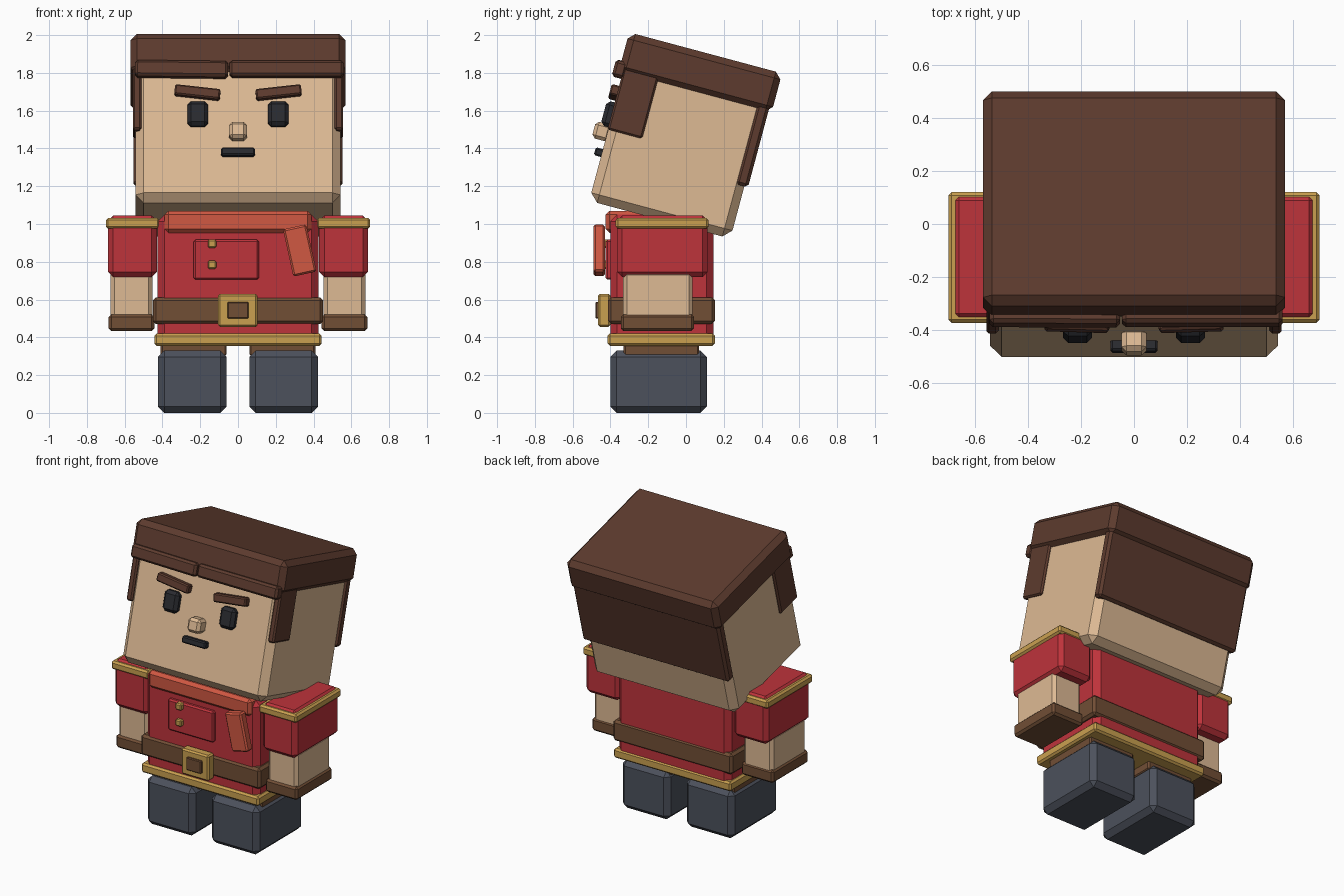
import bpy, bmesh, math
from mathutils import Matrix, Vector

if "Cube" in bpy.data.objects:
    bpy.data.objects.remove(bpy.data.objects["Cube"])


def srgb(r, g, b):
    f = lambda c: c / 12.92 if c <= 0.04045 else ((c + 0.055) / 1.055) ** 2.4
    return (f(r / 255), f(g / 255), f(b / 255), 1)


def material(name, *rgb):
    m = bpy.data.materials.new(name)
    m.diffuse_color = srgb(*rgb)
    m.use_nodes = True
    m.node_tree.nodes["Principled BSDF"].inputs["Base Color"].default_value = m.diffuse_color
    return m


HAIR = material("hair_brown", 93, 59, 46)
SKIN = material("skin_tan", 222, 186, 148)
RED = material("tunic_red", 190, 51, 59)
ORANGE = material("scarf_orange", 208, 88, 66)
GOLD = material("trim_gold", 202, 160, 80)
LEATHER = material("leather_brown", 113, 78, 53)
SLATE = material("boot_slate", 76, 81, 92)
BLACK = material("eye_black", 41, 42, 47)

HEAD_TILT = Matrix.Rotation(math.radians(-15), 4, 'X')
UPRIGHT = Matrix.Identity(4)


def block(name, mat, x, y, z, bevel=0.01, roll=0, frame=UPRIGHT):
    """Chamfered box from (min, max) ranges, rolled about its own y axis."""
    lo, hi = Vector((x[0], y[0], z[0])), Vector((x[1], y[1], z[1]))
    bm = bmesh.new()
    bmesh.ops.create_cube(bm, size=1)
    bmesh.ops.scale(bm, vec=hi - lo, verts=bm.verts)
    bmesh.ops.bevel(bm, geom=bm.edges[:], offset=bevel, segments=1,
                    affect='EDGES', profile=0.5)
    bmesh.ops.recalc_face_normals(bm, faces=bm.faces[:])
    me = bpy.data.meshes.new(name)
    bm.to_mesh(me)
    bm.free()
    me.materials.append(mat)
    ob = bpy.data.objects.new(name, me)
    ob.matrix_world = (frame @ Matrix.Translation((lo + hi) / 2)
                       @ Matrix.Rotation(math.radians(roll), 4, 'Y'))
    bpy.context.collection.objects.link(ob)
    return ob


def pair(name, mat, x, y, z, bevel=0.01, roll=0, frame=UPRIGHT):
    """The same block on both sides of the body."""
    block(name + "_left", mat, x, y, z, bevel, roll, frame)
    block(name + "_right", mat, (-x[1], -x[0]), y, z, bevel, -roll, frame)


# Legs and boots
pair("boot", SLATE, (0.06, 0.423), (-0.40, 0.11), (0, 0.33), 0.033)
pair("leg", LEATHER, (0.06, 0.41), (-0.33, 0.07), (0.30, 0.40), 0.01)

# Tunic, hem and belt
block("torso", RED, (-0.425, 0.425), (-0.40, 0.145), (0.36, 1.05), 0.036)
block("tunic_hem", GOLD, (-0.443, 0.443), (-0.415, 0.153), (0.355, 0.42), 0.012)
block("belt", LEATHER, (-0.45, 0.45), (-0.412, 0.153), (0.47, 0.612), 0.016)
block("buckle", GOLD, (-0.105, 0.103), (-0.465, -0.40), (0.455, 0.63), 0.01)
block("buckle_centre", LEATHER, (-0.056, 0.056), (-0.48, -0.45), (0.50, 0.587), 0.005)

# Chest pocket and buttons
block("pocket", RED, (-0.235, 0.11), (-0.425, -0.38), (0.705, 0.917), 0.01)
for i, z in enumerate((0.895, 0.785)):
    block(f"button_{i}", GOLD, (-0.16, -0.115), (-0.45, -0.41), (z - 0.022, z + 0.022), 0.007)

# Scarf
block("scarf_collar", ORANGE, (-0.388, 0.388), (-0.425, -0.03), (0.953, 1.07), 0.02)
block("scarf_tail", ORANGE, (0.264, 0.39), (-0.49, -0.43), (0.732, 0.988), 0.01, roll=-12.5)

# Arms
pair("sleeve", RED, (0.43, 0.688), (-0.365, 0.115), (0.72, 1.045), 0.027)
pair("shoulder_trim", GOLD, (0.415, 0.70), (-0.373, 0.12), (0.975, 1.032), 0.012)
pair("forearm", SKIN, (0.453, 0.675), (-0.333, 0.035), (0.47, 0.75), 0.02)
pair("cuff", LEATHER, (0.443, 0.685), (-0.345, 0.042), (0.433, 0.522), 0.014)


# Head, laid out upright and then tilted back
def tilted(make, *args, **kw):
    make(*args, frame=HEAD_TILT, **kw)


tilted(block, "head", SKIN, (-0.543, 0.543), (-0.786, -0.012), (0.952, 1.75), bevel=0.044)
tilted(block, "hair_cap", HAIR, (-0.57, 0.57), (-0.812, 0.026), (1.65, 1.868), bevel=0.034)
tilted(block, "hair_back", HAIR, (-0.553, 0.553), (-0.06, 0.008), (1.238, 1.70), bevel=0.016)
tilted(pair, "sideburn", HAIR, (0.512, 0.557), (-0.79, -0.60), (1.342, 1.70), bevel=0.01)
tilted(block, "fringe_right", HAIR, (-0.545, -0.053), (-0.842, -0.775), (1.622, 1.71), bevel=0.014, roll=0.7)
tilted(block, "fringe_left", HAIR, (-0.045, 0.56), (-0.842, -0.775), (1.624, 1.71), bevel=0.014)

# Face
tilted(pair, "eyebrow", HAIR, (0.094, 0.336), (-0.83, -0.77), (1.512, 1.568), bevel=0.008, roll=-6.5)
tilted(pair, "eye", BLACK, (0.158, 0.268), (-0.832, -0.77), (1.354, 1.49), bevel=0.02)
tilted(block, "nose", SKIN, (-0.047, 0.047), (-0.86, -0.77), (1.278, 1.37), bevel=0.018)
tilted(block, "mouth", BLACK, (-0.089, 0.089), (-0.825, -0.775), (1.192, 1.235), bevel=0.008)
